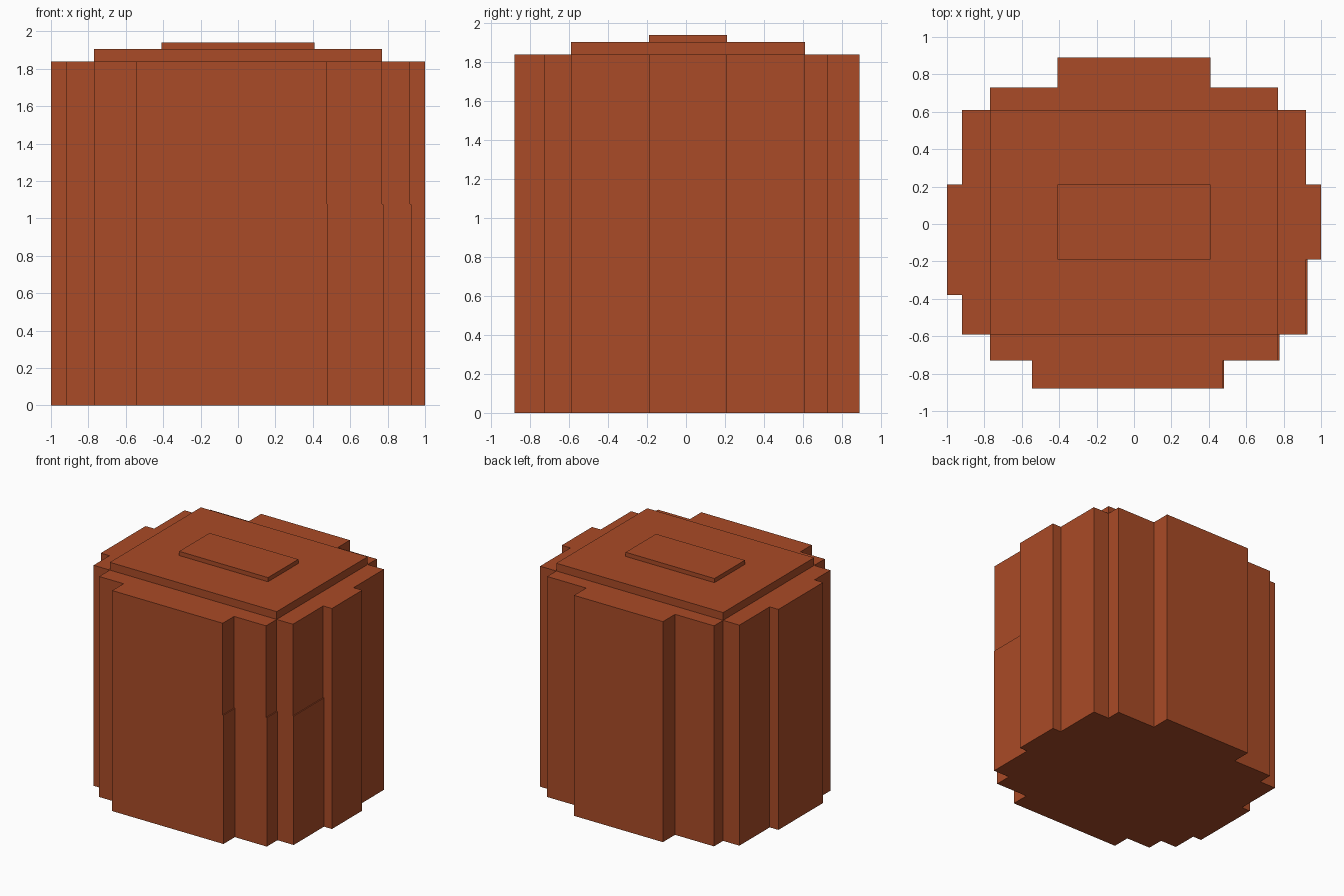
import bpy, bmesh

if "Cube" in bpy.data.objects:
    bpy.data.objects.remove(bpy.data.objects["Cube"])

rust = bpy.data.materials.new("rust_red")
rust.diffuse_color = (0.40, 0.07, 0.02, 1)
rust.use_nodes = True
rust.node_tree.nodes["Principled BSDF"].inputs["Base Color"].default_value = rust.diffuse_color

# Stepped outline as rows: (y_low, y_high, x_left, x_right)
ROWS = [(-0.88, -0.73, -0.545, 0.475), (-0.73, -0.59, -0.77, 0.77),
        (-0.59, -0.38, -0.92, 0.92), (-0.38, -0.19, -1.0, 0.92),
        (-0.19, 0.21, -1.0, 1.0), (0.21, 0.61, -0.92, 0.92),
        (0.61, 0.73, -0.77, 0.77), (0.73, 0.89, -0.41, 0.41)]
LEDGE_Z, BODY_Z, LEDGE = 1.075, 1.84, 0.007


def finish(bm, name):
    bmesh.ops.remove_doubles(bm, verts=bm.verts, dist=0.0005)
    bmesh.ops.recalc_face_normals(bm, faces=bm.faces)
    mesh = bpy.data.meshes.new(name)
    bm.to_mesh(mesh)
    bm.free()
    mesh.materials.append(rust)
    obj = bpy.data.objects.new(name, mesh)
    bpy.context.collection.objects.link(obj)
    return obj


def outline():
    right, left = [], []
    for y0, y1, xl, xr in ROWS:
        right += [(xr, y0), (xr, y1)]
        left += [(xl, y0), (xl, y1)]
    points = []
    for p in right + left[::-1]:
        # drop the midpoint of any straight run
        if len(points) > 1 and points[-1][0] == points[-2][0] == p[0]:
            points.pop()
        if not points or points[-1] != p:
            points.append(p)
    return points


def tier(name, x, y0, y1, z0, z1):
    bm = bmesh.new()
    face = bm.faces.new([bm.verts.new(p) for p in
                         ((-x, y0, z0), (x, y0, z0), (x, y1, z0), (-x, y1, z0))])
    ext = bmesh.ops.extrude_face_region(bm, geom=[face], use_keep_orig=True)
    bmesh.ops.translate(bm, vec=(0, 0, z1 - z0),
                        verts=[v for v in ext["geom"] if isinstance(v, bmesh.types.BMVert)])
    return finish(bm, name)


# Body: stacked rings, the lower front right corner stands out a little
points = outline()


def ring(bm, z, shift):
    return [bm.verts.new((x + (shift if 0 < x < 0.99 and y < -0.18 else 0), y, z))
            for x, y in points]


bm = bmesh.new()
rings = [ring(bm, 0, LEDGE), ring(bm, LEDGE_Z, LEDGE),
         ring(bm, LEDGE_Z + 0.001, 0), ring(bm, BODY_Z, 0)]
for a, b in zip(rings, rings[1:]):
    for i in range(len(a)):
        j = (i + 1) % len(a)
        bm.faces.new((a[i], a[j], b[j], b[i]))
bm.faces.new(rings[0][::-1])
bm.faces.new(rings[-1])
finish(bm, "stepped_body")

# Two flat tiers on top
tier("top_plate", 0.77, -0.59, 0.61, BODY_Z, 1.905)
tier("top_crown", 0.41, -0.19, 0.21, 1.905, 1.94)
